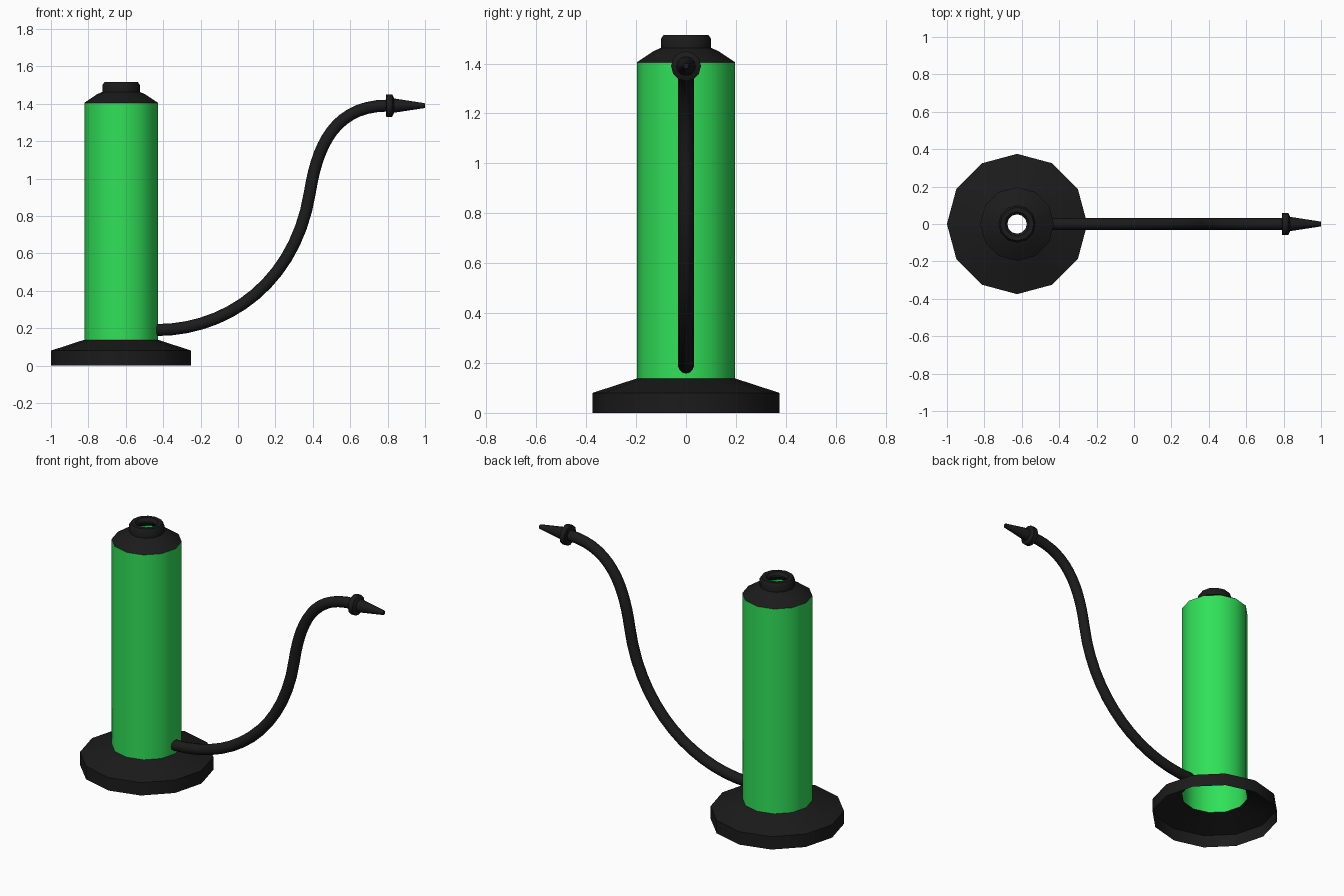
import bpy, bmesh, math
from mathutils import Vector, Matrix

if "Cube" in bpy.data.objects:
    bpy.data.objects.remove(bpy.data.objects["Cube"])


def material(name, rgb):
    m = bpy.data.materials.new(name)
    m.diffuse_color = (*rgb, 1)
    m.use_nodes = True
    m.node_tree.nodes["Principled BSDF"].inputs["Base Color"].default_value = m.diffuse_color
    return m


GREEN = material("green", (0.03, 0.75, 0.10))
BLACK = material("black", (0.011, 0.011, 0.011))
CX = -0.625


def smooth(ob, mat):
    ob.data.materials.clear()
    ob.data.materials.append(mat)
    bpy.ops.object.select_all(action='DESELECT')
    ob.select_set(True)
    bpy.context.view_layer.objects.active = ob
    bpy.ops.object.shade_smooth_by_angle(angle=math.radians(35))


def lathe(name, profile, mat, sides=12, matrix=Matrix.Translation((CX, 0, 0))):
    """Spin (radius, height) points around z; a zero radius closes the end."""
    bm = bmesh.new()
    verts = [bm.verts.new((r, 0, z)) for r, z in profile]
    edges = [bm.edges.new(p) for p in zip(verts, verts[1:])]
    bmesh.ops.spin(bm, geom=verts + edges, cent=(0, 0, 0), axis=(0, 0, 1),
                   angle=2 * math.pi, steps=sides, use_merge=True)
    bmesh.ops.remove_doubles(bm, verts=bm.verts, dist=1e-4)
    bmesh.ops.recalc_face_normals(bm, faces=bm.faces)
    # open shells: make sure the faces look outward
    if sum(f.normal.dot(Vector((*f.calc_center_median().xy, 0))) * f.calc_area()
           for f in bm.faces) < 0:
        bmesh.ops.reverse_faces(bm, faces=bm.faces)
    me = bpy.data.meshes.new(name)
    bm.to_mesh(me)
    bm.free()
    ob = bpy.data.objects.new(name, me)
    bpy.context.collection.objects.link(ob)
    me.transform(matrix)
    smooth(ob, mat)
    return ob


# Pump body: open skirt base, green barrel, cap with an open collar
lathe("base", [(0.375, 0), (0.375, 0.08), (0.197, 0.138)], BLACK)
lathe("barrel", [(0.197, 0.138), (0.197, 1.405)], GREEN)
lathe("cap", [(0.197, 1.405), (0.13, 1.45), (0.1, 1.463), (0.1, 1.5),
              (0.09, 1.515), (0.065, 1.515), (0.052, 1.495)], BLACK)

# Hose: S-shaped bezier with a round section
cu = bpy.data.curves.new("hose", 'CURVE')
cu.dimensions = '3D'
cu.bevel_depth = 0.032
cu.bevel_resolution = 4
cu.resolution_u = 14
cu.use_fill_caps = True
sp = cu.splines.new('BEZIER')
path = [((-0.6, 0.19), (-0.435, 0.19), (-0.05, 0.19)),
        ((0.31, 0.45), (0.385, 0.93), (0.425, 1.18)),
        ((0.52, 1.39), (0.8, 1.39), (0.9, 1.39))]
sp.bezier_points.add(len(path) - 1)
for bp, pts in zip(sp.bezier_points, path):
    bp.handle_left_type = bp.handle_right_type = 'FREE'
    bp.handle_left, bp.co, bp.handle_right = [(x, 0, z) for x, z in pts]
hose = bpy.data.objects.new("hose", cu)
bpy.context.collection.objects.link(hose)
bpy.context.view_layer.objects.active = hose
hose.select_set(True)
bpy.ops.object.convert(target='MESH')
smooth(bpy.context.view_layer.objects.active, BLACK)

# Nozzle: flange and tapered tip along +x
along_x = Matrix.Translation((0.79, 0, 1.39)) @ Matrix.Rotation(math.pi / 2, 4, 'Y')
lathe("nozzle", [(0, 0), (0.055, 0), (0.06, 0.004), (0.06, 0.034), (0.044, 0.042),
                 (0.038, 0.045), (0.013, 0.208), (0.011, 0.21), (0, 0.21)],
      BLACK, matrix=along_x)
